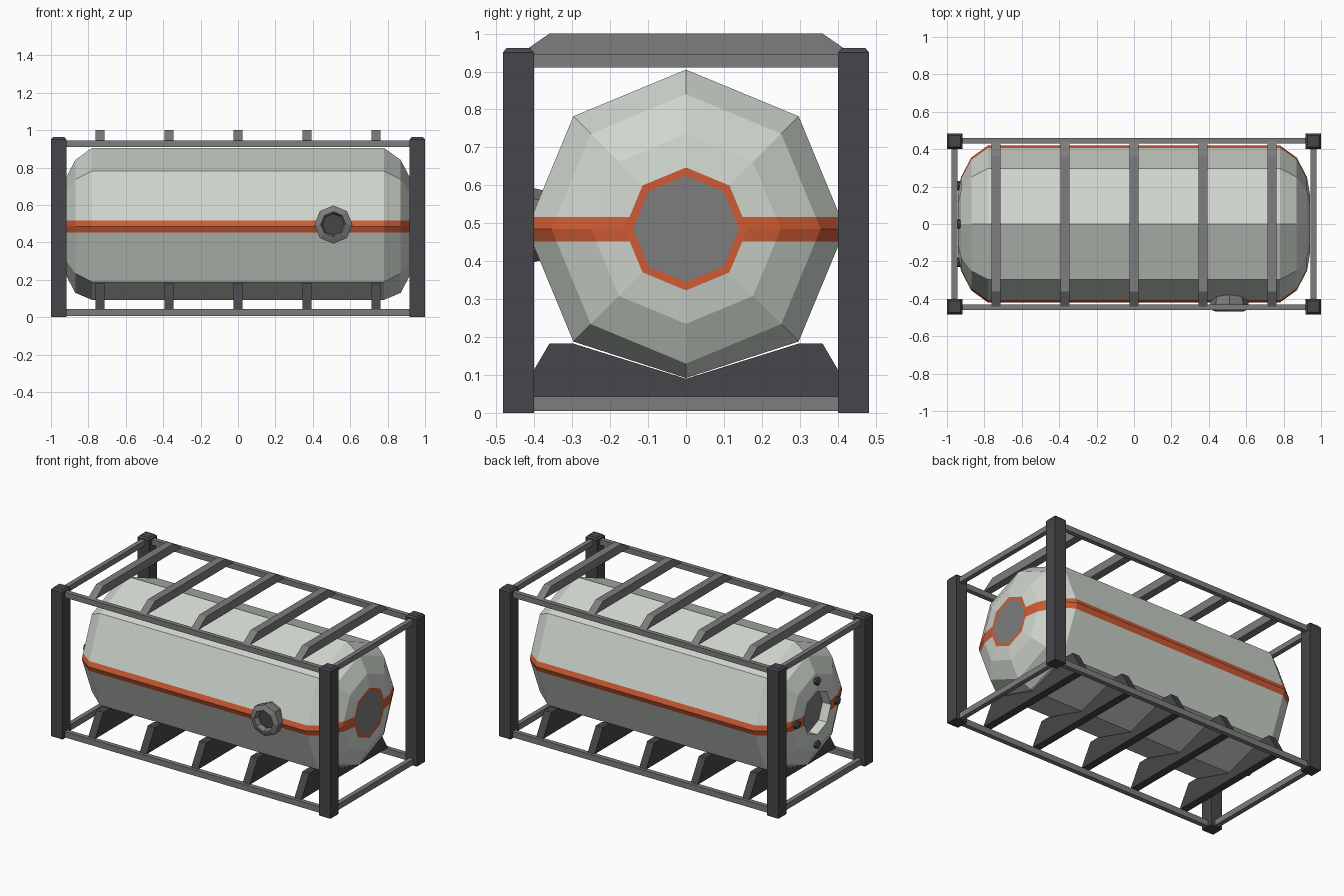
import bpy, bmesh, math
from mathutils import Vector

if "Cube" in bpy.data.objects:
    bpy.data.objects.remove(bpy.data.objects["Cube"])


def material(name, rgb):
    m = bpy.data.materials.new(name)
    m.diffuse_color = (*rgb, 1)
    m.use_nodes = True
    m.node_tree.nodes["Principled BSDF"].inputs["Base Color"].default_value = m.diffuse_color
    return m


PALE = material("pale tank green", (0.62, 0.67, 0.61))
ORANGE = material("orange stripe", (0.62, 0.105, 0.035))
GREY = material("frame grey", (0.205, 0.205, 0.205))
DARK = material("dark steel", (0.062, 0.060, 0.068))


def finish(bm, name, mats):
    bmesh.ops.recalc_face_normals(bm, faces=bm.faces[:])
    me = bpy.data.meshes.new(name)
    bm.to_mesh(me)
    bm.free()
    for m in mats:
        me.materials.append(m)
    ob = bpy.data.objects.new(name, me)
    bpy.context.collection.objects.link(ob)
    return ob


def lathe(profile, place, slots=None, n=8):
    """Revolve (along, radius) points; place(along, u, v) maps to space."""
    bm = bmesh.new()
    rings = []
    for a, r in profile:
        k = n if r > 0 else 1
        rings.append([bm.verts.new(place(a, r * math.cos(i * math.tau / n), r * math.sin(i * math.tau / n)))
                      for i in range(k)])
    for s, (p, q) in enumerate(zip(rings, rings[1:])):
        for i in range(n):
            vs = [p[i % len(p)], p[(i + 1) % n % len(p)], q[(i + 1) % n % len(q)], q[i % len(q)]]
            f = bm.faces.new(list(dict.fromkeys(vs)))
            f.material_index = slots.get(s, 0) if slots else 0
    return bm


def box(name, lo, hi, mat):
    bm = bmesh.new()
    bmesh.ops.create_cube(bm, size=1)
    for v in bm.verts:
        v.co = Vector([(a + b) / 2 + c * (b - a) for a, b, c in zip(lo, hi, v.co)])
    return finish(bm, name, [mat])


def slab(name, profile, x, width, mat):
    """Extrude a (y, z) outline along x."""
    bm = bmesh.new()
    f = bm.faces.new([bm.verts.new((x - width / 2, y, z)) for y, z in profile])
    ext = bmesh.ops.extrude_face_region(bm, geom=[f])["geom"]
    bmesh.ops.translate(bm, verts=[g for g in ext if isinstance(g, bmesh.types.BMVert)], vec=(width, 0, 0))
    return finish(bm, name, [mat])


# Tank: eight-sided shell with domed ends, recess on the left, hub on the right
CZ = 0.485
dome = [(0.94, 0.162), (0.925, 0.25), (0.87, 0.355), (0.78, 0.42)]
profile = ([(-0.88, 0), (-0.88, 0.14), (-0.94, 0.14)] + [(-x, r) for x, r in dome]
           + dome[::-1] + [(0.94, 0.14), (0.94, 0)])
last = len(profile) - 2
bm = lathe(profile, lambda a, u, v: (a, u, max(CZ + v, 0.092)), {0: 2, last - 1: 1, last: 2})
for z in (0.452, 0.516):
    bmesh.ops.bisect_plane(bm, geom=bm.verts[:] + bm.edges[:] + bm.faces[:],
                           plane_co=(0, 0, z), plane_no=(0, 0, 1))
for f in bm.faces:
    c = f.calc_center_median()
    in_recess = c.x < -0.8 and abs(c.y) < 0.142
    if f.material_index == 0 and 0.452 < c.z < 0.516 and not in_recess:
        f.material_index = 1
finish(bm, "tank", [PALE, ORANGE, GREY])

# Bolts around the left recess
for i in range(4):
    by, bz = 0.205 * math.cos(i * math.pi / 2), CZ + 0.205 * math.sin(i * math.pi / 2)
    bm = lathe([(-0.92, 0), (-0.92, 0.025), (-0.948, 0.025), (-0.953, 0.015), (-0.953, 0)],
               lambda a, u, v: (a, by + u, bz + v))
    finish(bm, "recess_bolt", [DARK])

# Round hatch on the front
bm = lathe([(-0.37, 0.09), (-0.42, 0.102), (-0.455, 0.102), (-0.468, 0.075), (-0.468, 0.068),
            (-0.435, 0.058), (-0.435, 0)],
           lambda a, u, v: (0.51 + u, a, 0.495 + v), {5: 1})
finish(bm, "hatch", [GREY, DARK])

# Corner posts with chamfered tops
for sx in (-1, 1):
    for sy in (-1, 1):
        bm = bmesh.new()
        cx, cy = sx * 0.959, sy * 0.442
        rows = []
        for z, h in ((0, 0.041), (0.95, 0.041), (0.962, 0.031)):
            rows.append([bm.verts.new((cx + h * i, cy + h * j, z))
                         for i, j in ((-1, -1), (1, -1), (1, 1), (-1, 1))])
        bm.faces.new(rows[0])
        bm.faces.new(rows[-1])
        for p, q in zip(rows, rows[1:]):
            for i in range(4):
                bm.faces.new((p[i], p[(i + 1) % 4], q[(i + 1) % 4], q[i]))
        finish(bm, "corner_post", [DARK])

# Rails along the sides and across the ends
for s in (-1, 1):
    for z0, z1 in ((0.005, 0.043), (0.91, 0.945)):
        ys = sorted((s * 0.43, s * 0.46))
        xs = sorted((s * 0.945, s * 0.975))
        box("side_rail", (-0.93, ys[0], z0), (0.93, ys[1], z1), GREY)
        box("end_rail", (xs[0], -0.42, z0), (xs[1], 0.42, z1), GREY)

# Roof bars and tank saddles
for i in range(-2, 3):
    x = i * 0.369
    slab("roof_bar", [(-0.44, 0.945), (0.44, 0.945), (0.36, 1.0), (-0.36, 1.0)], x, 0.05, GREY)
    slab("tank_saddle", [(-0.442, 0.043), (0.442, 0.043), (0.36, 0.183), (0.298, 0.183),
                         (0, 0.09), (-0.298, 0.183), (-0.36, 0.183)], x, 0.05, DARK)
